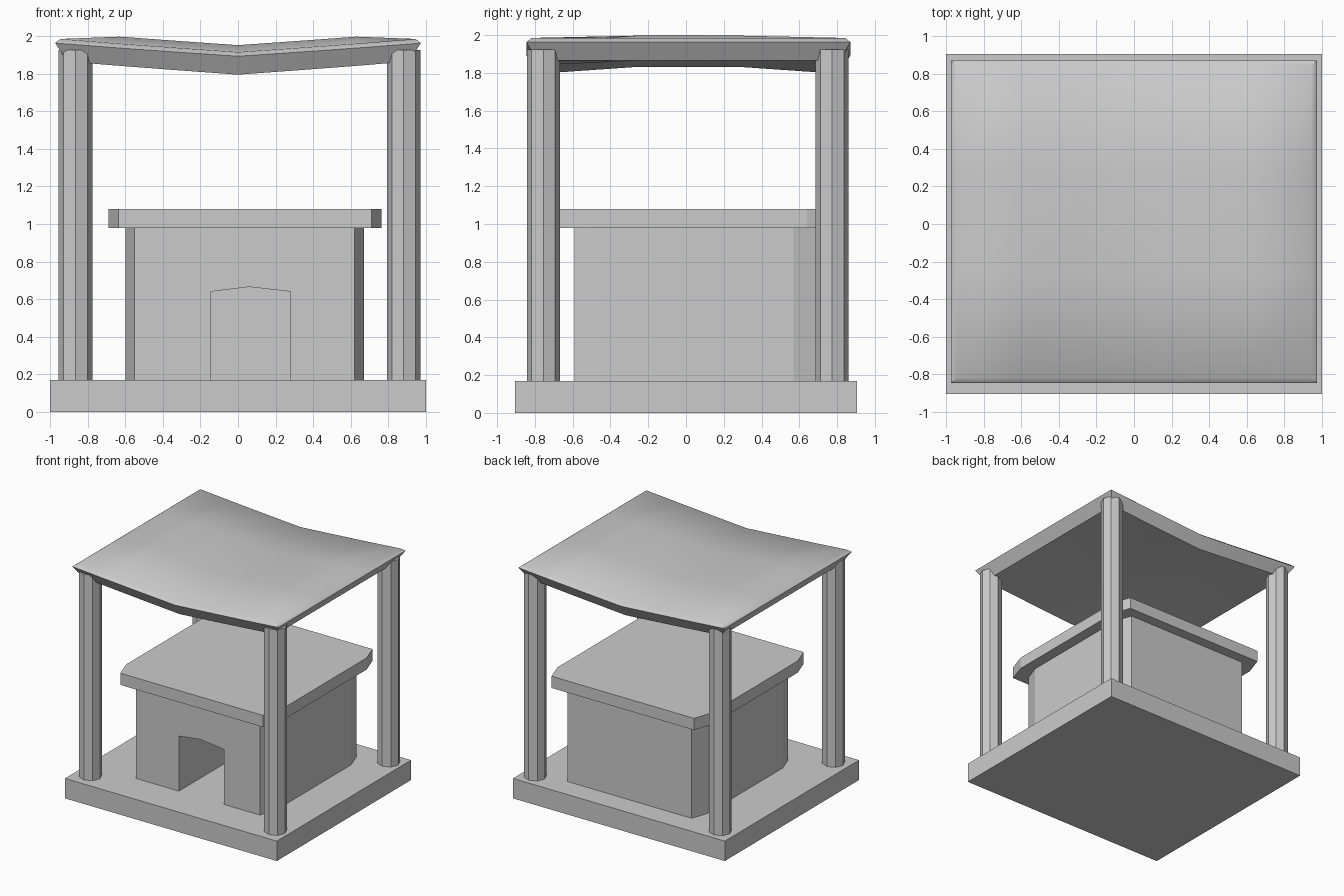
import bpy, bmesh, math

if "Cube" in bpy.data.objects:
    bpy.data.objects.remove(bpy.data.objects["Cube"])


def mesh_object(name, bm, smooth=False):
    bmesh.ops.recalc_face_normals(bm, faces=bm.faces[:])
    me = bpy.data.meshes.new(name)
    bm.to_mesh(me)
    bm.free()
    ob = bpy.data.objects.new(name, me)
    bpy.context.collection.objects.link(ob)
    bpy.ops.object.select_all(action='DESELECT')
    ob.select_set(True)
    bpy.context.view_layer.objects.active = ob
    if smooth:
        bpy.ops.object.shade_smooth_by_angle(angle=math.radians(40))
    return ob


def prism(name, outline, vec):
    """Extrude a closed 3D outline along vec."""
    bm = bmesh.new()
    face = bm.faces.new([bm.verts.new(p) for p in outline])
    ext = bmesh.ops.extrude_face_region(bm, geom=[face])
    bm.faces.ensure_lookup_table()
    bmesh.ops.translate(bm, vec=vec, verts=[g for g in ext['geom'] if isinstance(g, bmesh.types.BMVert)])
    return mesh_object(name, bm)


def rect(x0, x1, y0, y1, z, cx=0, cy=0):
    """Rectangle outline, with corners cut by cx, cy when given."""
    if not cx:
        return [(x0, y0, z), (x1, y0, z), (x1, y1, z), (x0, y1, z)]
    return [(x0 + cx, y0, z), (x1 - cx, y0, z), (x1, y0 + cy, z), (x1, y1 - cy, z),
            (x1 - cx, y1, z), (x0 + cx, y1, z), (x0, y1 - cy, z), (x0, y0 + cy, z)]


# Base slab
prism("base", rect(-1, 1, -0.905, 0.905, 0), (0, 0, 0.17))

# Central hut with a deep doorway
hut = prism("hut_body", rect(-0.60, 0.67, -0.59, 0.71, 0.17, 0.05, 0.14), (0, 0, 0.81))
door = prism("door_cutter", [(-0.145, -0.8, 0.1), (0.28, -0.8, 0.1), (0.28, -0.8, 0.64),
                             (0.06, -0.8, 0.665), (-0.145, -0.8, 0.64)], (0, 1.1, 0))
door.hide_render = True
bpy.context.view_layer.objects.active = hut
cut = hut.modifiers.new("doorway", 'BOOLEAN')
cut.operation = 'DIFFERENCE'
cut.solver = 'EXACT'
cut.object = door
bpy.ops.object.modifier_apply(modifier=cut.name)
bpy.data.objects.remove(door)

# Hut roof slab
prism("hut_roof", rect(-0.69, 0.765, -0.68, 0.80, 0.98, 0.055, 0.16), (0, 0, 0.10))

# Four octagonal corner posts
for side, x in (("left", -0.865), ("right", 0.882)):
    for end, y in (("front", -0.755), ("back", 0.773)):
        ring = [(x + 0.09 * math.cos(i * math.pi / 4), y + 0.088 * math.sin(i * math.pi / 4), 0.16)
                for i in range(8)]
        prism(f"{end}_{side}_post", ring, (0, 0, 1.765))

# Sagging canopy: grid top and underside joined by a flared rim
NX, NY = 6, 3
EDGE_Z = [1.915, 1.937, 1.96, 1.985]


def canopy_point(i, j, half_x, half_y, drop):
    u, v = 2 * i / NX - 1, 2 * j / NY - 1
    z = EDGE_Z[abs(i - NX // 2)] - drop
    if 0 < i < NX and 0 < j < NY:
        z += 0.037
    return (u * half_x, 0.0125 + v * half_y, z)


bm = bmesh.new()
border = ([(i, 0) for i in range(NX)] + [(NX, j) for j in range(NY)]
          + [(i, NY) for i in range(NX, 0, -1)] + [(0, j) for j in range(NY, 0, -1)])
rings = []
for half_x, half_y, drop, filled in ((0.945, 0.83, 0, True), (0.973, 0.858, 0.022, False),
                                     (0.91, 0.80, 0.12, True)):
    cells = [(i, j) for i in range(NX + 1) for j in range(NY + 1)] if filled else border
    g = {c: bm.verts.new(canopy_point(*c, half_x, half_y, drop)) for c in cells}
    if filled:
        for i in range(NX):
            for j in range(NY):
                bm.faces.new((g[i, j], g[i + 1, j], g[i + 1, j + 1], g[i, j + 1]))
    rings.append([g[c] for c in border])
for a, b in zip(rings, rings[1:]):
    for k in range(len(border)):
        n = (k + 1) % len(border)
        bm.faces.new((a[k], a[n], b[n], b[k]))
mesh_object("canopy", bm, smooth=True)
